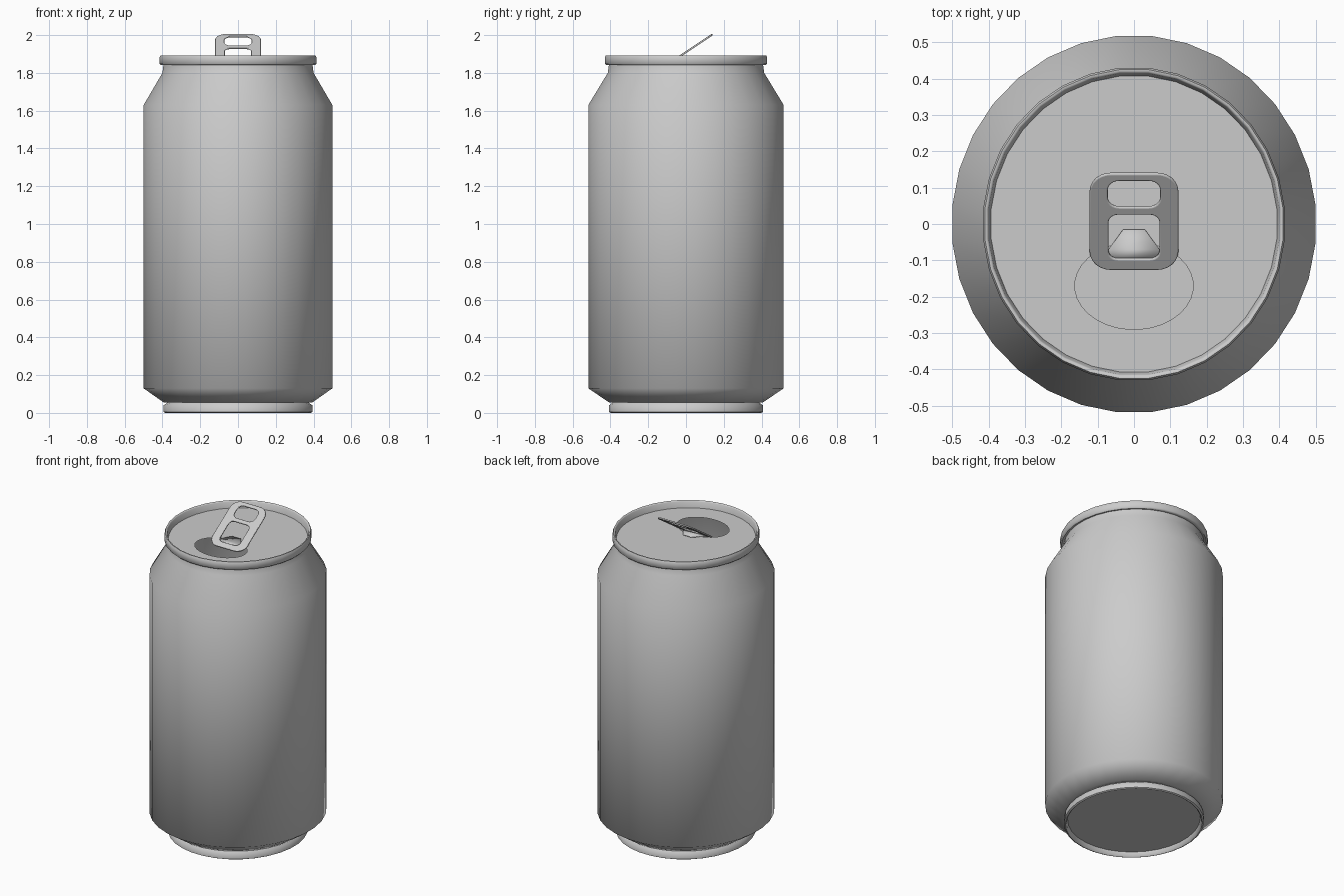
import bpy, bmesh
from math import sin, cos, pi, radians, atan2

if "Cube" in bpy.data.objects:
    bpy.data.objects.remove(bpy.data.objects["Cube"])

SIDES = 32
Y_SCALE = 1.035      # the can is very slightly oval
LID_Z = 1.85


def ring(bm, rx, ry, z, cy=0.0):
    step = 2 * pi / SIDES
    return [bm.verts.new((rx * cos((i + .5) * step), cy + ry * sin((i + .5) * step), z))
            for i in range(SIDES)]


def bridge(bm, a, b):
    for i in range(SIDES):
        j = (i + 1) % SIDES
        bm.faces.new((a[i], a[j], b[j], b[i]))


def finish(name, bm, angle):
    mesh = bpy.data.meshes.new(name)
    bm.to_mesh(mesh)
    bm.free()
    obj = bpy.data.objects.new(name, mesh)
    bpy.context.collection.objects.link(obj)
    smooth(obj, angle)
    return obj


def smooth(obj, angle):
    bpy.ops.object.select_all(action='DESELECT')
    obj.select_set(True)
    bpy.context.view_layer.objects.active = obj
    bpy.ops.object.shade_smooth_by_angle(angle=radians(angle))


def lathe(name, profile, cap_start=False, angle=60):
    bm = bmesh.new()
    loops = [ring(bm, r, r * Y_SCALE, z) for r, z in profile]
    for a, b in zip(loops, loops[1:]):
        bridge(bm, a, b)
    if cap_start:
        bm.faces.new(loops[0][::-1])
    return finish(name, bm, angle)


# Body: recessed base, foot ring, groove, flared wall and shoulder
lathe("can_body", [(.375, .03), (.38, .005), (.387, 0), (.396, .005), (.396, .04),
                   (.368, .06), (.395, .055), (.502, .13), (.502, 1.63),
                   (.402, 1.80), (.396, 1.845)], cap_start=True)

# Rolled rim
lathe("top_rim", [(.396, 1.845), (.410, 1.841), (.417, 1.848), (.417, 1.882),
                  (.412, 1.892), (.406, 1.892), (.402, 1.886), (.395, LID_Z)])

# Lid with oval drinking hole
bm = bmesh.new()
bridge(bm, ring(bm, .395, .395 * Y_SCALE, LID_Z), ring(bm, .163, .12, LID_Z, -.17))
finish("lid", bm, 30)


def rounded_rect(hw, y0, y1, r):
    pts = []
    corners = ((hw - r, y1 - r), (-hw + r, y1 - r), (-hw + r, y0 + r), (hw - r, y0 + r))
    for k, (cx, cy) in enumerate(corners):
        for i in range(7):
            a = (k + i / 6) * pi / 2
            pts.append((cx + r * cos(a), cy + r * sin(a)))
    return pts


# Pull tab: filled outline with two openings, tilted up at the back
tilt = atan2(.11, .165)
mid_y, mid_z = .0075, 1.915
bevel = .004
curve = bpy.data.curves.new("pull_tab", 'CURVE')
curve.dimensions = '2D'
curve.fill_mode = 'BOTH'
curve.extrude = .001
curve.bevel_depth = bevel
curve.bevel_resolution = 2
for hw, y0, y1, r, grow in ((.122, -.125, .14, .055, -bevel),
                            (.072, .048, .12, .035, bevel),
                            (.070, -.095, .027, .03, bevel)):
    k = cos(tilt)
    pts = rounded_rect(hw + grow, (y0 - mid_y) / k - grow, (y1 - mid_y) / k + grow, r)
    spline = curve.splines.new('POLY')
    spline.points.add(len(pts) - 1)
    for p, (x, y) in zip(spline.points, pts):
        p.co = (x, y, 0, 1)
    spline.use_cyclic_u = True
tab = bpy.data.objects.new("pull_tab", curve)
bpy.context.collection.objects.link(tab)
tab.location = (0, mid_y, mid_z)
tab.rotation_euler.x = tilt
bpy.ops.object.select_all(action='DESELECT')
tab.select_set(True)
bpy.context.view_layer.objects.active = tab
bpy.ops.object.convert(target='MESH')
smooth(bpy.context.view_layer.objects.active, 40)

# Tongue joining the tab to the lid
bm = bmesh.new()
rows = [[bm.verts.new((s * hw, y, z)) for s in (-1, 1)]
        for hw, y, z in ((.072, -.103, 1.842), (.07, -.07, 1.851),
                         (.05, -.043, 1.855), (.03, -.015, 1.856))]
for a, b in zip(rows, rows[1:]):
    bm.faces.new((a[0], a[1], b[1], b[0]))
tongue = finish("tab_tongue", bm, 60)
solid = tongue.modifiers.new("thickness", 'SOLIDIFY')
solid.thickness = .005
